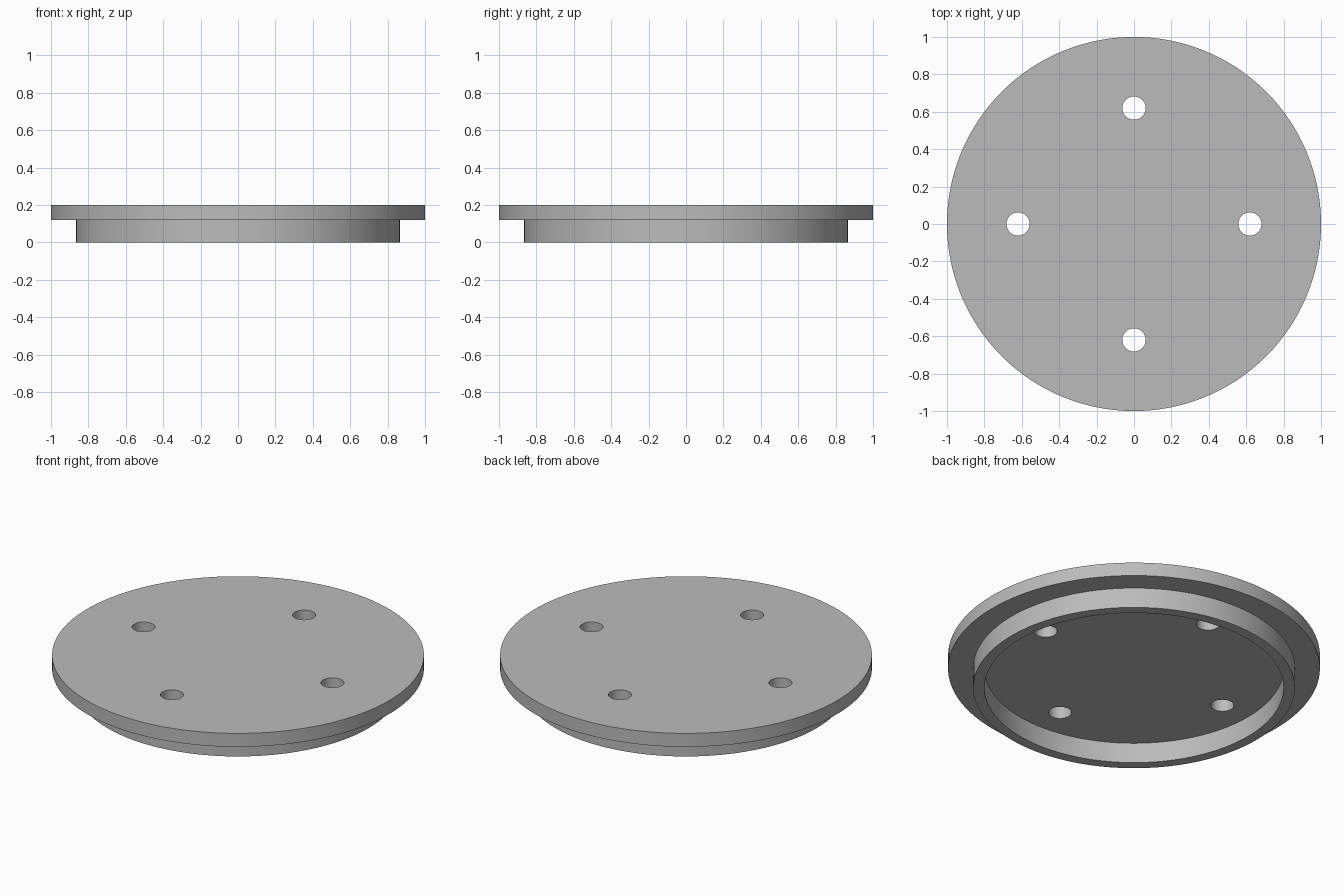
import bpy
import bmesh
from math import radians, cos, sin, tau

cube = bpy.data.objects.get("Cube")
if cube:
    bpy.data.objects.remove(cube, do_unlink=True)

FLANGE_R, RIM_R, RECESS_R = 1.0, 0.865, 0.805
HEIGHT, STEP = 0.2, 0.12
HOLE_R, HOLE_OFFSET, HOLES = 0.062, 0.62, 4
SEGMENTS = 128

grey = bpy.data.materials.new("plain_grey")
grey.use_nodes = True
colour = (0.5, 0.5, 0.5, 1)
grey.diffuse_color = colour
grey.node_tree.nodes["Principled BSDF"].inputs["Base Color"].default_value = colour


def add_object(name, bm):
    mesh = bpy.data.meshes.new(name)
    bmesh.ops.recalc_face_normals(bm, faces=bm.faces)
    bm.to_mesh(mesh)
    bm.free()
    mesh.materials.append(grey)
    obj = bpy.data.objects.new(name, mesh)
    bpy.context.collection.objects.link(obj)
    return obj


# Stepped cover: flange on top, hollow locating rim below
bm = bmesh.new()
profile = [(RECESS_R, STEP), (RECESS_R, 0), (RIM_R, 0),
           (RIM_R, STEP), (FLANGE_R, STEP), (FLANGE_R, HEIGHT)]
rings = [[bm.verts.new((r * cos(tau * i / SEGMENTS), r * sin(tau * i / SEGMENTS), z))
          for i in range(SEGMENTS)] for r, z in profile]
for a, b in zip(rings, rings[1:]):
    for i in range(SEGMENTS):
        j = (i + 1) % SEGMENTS
        bm.faces.new((a[i], a[j], b[j], b[i]))
bm.faces.new(rings[0])
bm.faces.new(rings[-1])
cover = add_object("round_cover", bm)

# Bolt holes through the plate
bm = bmesh.new()
for k in range(HOLES):
    made = bmesh.ops.create_cone(bm, cap_ends=True, segments=48, radius1=HOLE_R,
                                 radius2=HOLE_R, depth=HEIGHT)
    angle = tau * k / HOLES
    bmesh.ops.translate(bm, verts=made["verts"],
                        vec=(HOLE_OFFSET * cos(angle), HOLE_OFFSET * sin(angle), HEIGHT))
cutter = add_object("hole_cutter", bm)

cut = cover.modifiers.new("bolt_holes", "BOOLEAN")
cut.operation = "DIFFERENCE"
cut.solver = "EXACT"
cut.object = cutter
bpy.ops.object.select_all(action="DESELECT")
cover.select_set(True)
bpy.context.view_layer.objects.active = cover
bpy.ops.object.modifier_apply(modifier=cut.name)
bpy.data.objects.remove(cutter, do_unlink=True)

bpy.ops.object.shade_smooth_by_angle(angle=radians(30))
